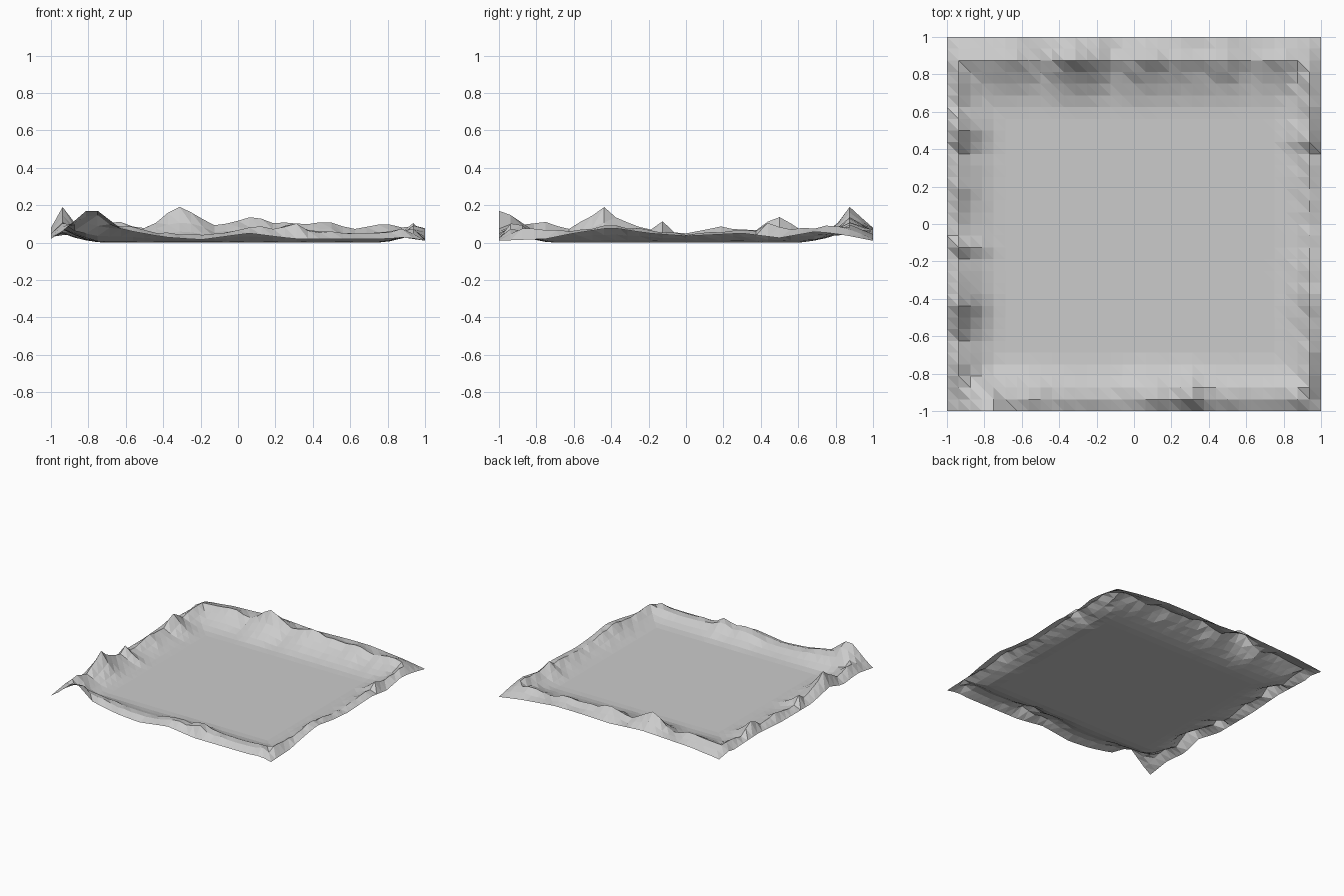
import bpy, bmesh, random

if "Cube" in bpy.data.objects:
    bpy.data.objects.remove(bpy.data.objects["Cube"])

random.seed(4)
N = 32


def interp(pts, t):
    for (a, u), (b, v) in zip(pts, pts[1:]):
        if t <= b:
            return u + (v - u) * (t - a) / (b - a)
    return pts[-1][1]


# Each side: ridge crest heights, outer rim heights (position along side, z),
# crest distance from the rim, width of the whole range
front = dict(
    crest=[(-1, .03), (-.88, .13), (-.8, .16), (-.69, .11), (-.56, .10), (-.44, .07), (-.25, .06),
           (-.12, .06), (0, .10), (.06, .12), (.19, .10), (.31, .15), (.38, .09), (.5, .08),
           (.62, .07), (.75, .08), (.88, .10), (1, .01)],
    rim=[(-1, .01), (-.94, .06), (-.8, .18), (-.75, .17), (-.62, .07), (-.4, .03), (-.2, .015),
         (.06, .05), (.3, .02), (.8, .02), (.9, .03), (1, .01)],
    peak=.094, width=.3)
back = dict(
    crest=[(-1, .05), (-.88, .10), (-.75, .12), (-.6, .11), (-.5, .09), (-.4, .15), (-.31, .195),
           (-.25, .17), (-.12, .09), (0, .14), (.06, .155), (.2, .12), (.38, .11), (.5, .12),
           (.62, .08), (.7, .09), (.8, .11), (.9, .09), (1, .01)],
    rim=[(-1, .03), (-.75, .06), (-.3, .08), (0, .06), (.3, .07), (.5, .07), (.8, .04), (1, .01)],
    peak=.125, width=.42)
left = dict(
    crest=[(-1, .02), (-.88, .10), (-.75, .13), (-.62, .08), (-.5, .15), (-.44, .20), (-.38, .16),
           (-.3, .11), (-.19, .08), (-.12, .14), (-.06, .06), (0, .05), (.19, .09), (.31, .08),
           (.38, .07), (.44, .12), (.5, .14), (.62, .07), (.75, .09), (.88, .10), (1, .04)],
    rim=[(-1, .02), (-.8, .05), (-.6, .03), (-.44, .08), (-.2, .03), (.2, .03), (.5, .05), (1, .03)],
    peak=.0625, width=.3)
right = dict(
    crest=[(-1, .01), (-.88, .09), (-.75, .08), (-.6, .07), (-.4, .10), (-.25, .08), (-.12, .06),
           (0, .05), (.25, .07), (.38, .07), (.45, .12), (.56, .07), (.7, .09), (.8, .10),
           (.9, .08), (1, .01)],
    rim=[(-1, .01), (-.75, .02), (-.6, .05), (-.4, .08), (-.2, .05), (0, .035), (.3, .05),
         (.5, .025), (.7, .06), (.85, .04), (1, .01)],
    peak=.0625, width=.26)


def side_height(s, t, d):
    if d >= s["width"]:
        return 0
    crest = interp(s["crest"], t)
    if d < s["peak"]:
        rim = interp(s["rim"], t)
        return rim + (crest - rim) * d / s["peak"]
    u = (d - s["peak"]) / (s["width"] - s["peak"])
    return crest * (1 - u) ** 1.9


def height(x, y):
    h = max(side_height(front, x, 1 + y), side_height(back, x, 1 - y),
            side_height(left, y, 1 + x), side_height(right, y, 1 - x))
    edge = max(abs(x), abs(y)) > .99
    return h if edge else h * random.uniform(.82, 1.0)


# Open terrain sheet: flat basin with a raised mountain border
bm = bmesh.new()
grid = [[None] * (N + 1) for _ in range(N + 1)]
for i in range(N + 1):
    for j in range(N + 1):
        x, y = -1 + 2 * i / N, -1 + 2 * j / N
        grid[i][j] = bm.verts.new((x, y, height(x, y)))
for i in range(N):
    for j in range(N):
        a, b = grid[i][j], grid[i + 1][j]
        c, d = grid[i + 1][j + 1], grid[i][j + 1]
        bm.faces.new((a, b, d))
        bm.faces.new((b, c, d))
mesh = bpy.data.meshes.new("terrain")
bm.to_mesh(mesh)
bm.free()
terrain = bpy.data.objects.new("terrain", mesh)
bpy.context.collection.objects.link(terrain)
